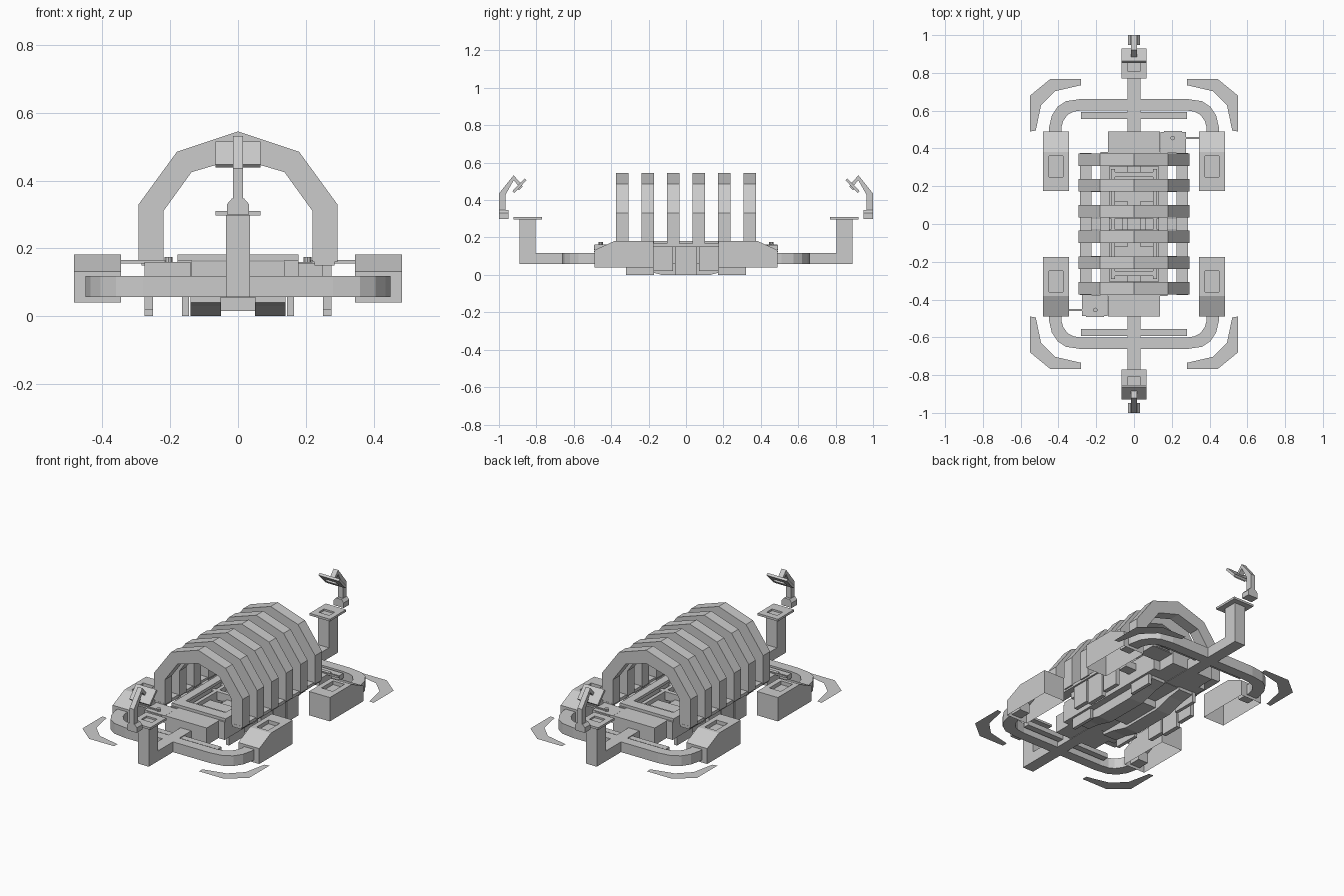
import bpy, bmesh
from math import radians
from mathutils import Matrix

if "Cube" in bpy.data.objects:
    bpy.data.objects.remove(bpy.data.objects["Cube"])

HALF_TURN = Matrix.Rotation(radians(180), 4, 'Z')


def finish(name, bm, turn=False):
    """Store a bmesh as an object; optionally add a copy turned to the other end."""
    bmesh.ops.recalc_face_normals(bm, faces=bm.faces)
    me = bpy.data.meshes.new(name)
    bm.to_mesh(me)
    bm.free()
    obs = [bpy.data.objects.new(name, me)]
    if turn:
        twin = me.copy()
        twin.transform(HALF_TURN)
        obs.append(bpy.data.objects.new(name + "_opposite", twin))
    for ob in obs:
        bpy.context.collection.objects.link(ob)
    return obs


def box(name, x, y, z, turn=False):
    bm = bmesh.new()
    bmesh.ops.create_cube(bm, size=1)
    for v in bm.verts:
        for i, r in enumerate((x, y, z)):
            v.co[i] = r[0] if v.co[i] < 0 else r[1]
    return finish(name, bm, turn)


def prism(name, pts, axis, lo, hi, turn=False):
    """Extrude a 2D outline along an axis ('x': pts=(y,z), 'y': (x,z), 'z': (x,y))."""
    bm = bmesh.new()
    i = 'xyz'.index(axis)

    def put(p, d):
        c = list(p)
        c.insert(i, d)
        return bm.verts.new(c)
    a, b = [[put(p, d) for p in pts] for d in (lo, hi)]
    bm.faces.new(a)
    bm.faces.new(b)
    n = len(pts)
    for k in range(n):
        bm.faces.new((a[k], a[(k + 1) % n], b[(k + 1) % n], b[k]))
    return finish(name, bm, turn)


def frame(name, x, y, z, hole_x, hole_y, turn=False):
    """Rectangular plate with a rectangular opening."""
    bm = bmesh.new()
    rings = []
    for (xr, yr), h in (((x, y), z[0]), ((x, y), z[1]), ((hole_x, hole_y), z[1]), ((hole_x, hole_y), z[0])):
        rings.append([bm.verts.new((xr[i], yr[j], h)) for i, j in ((0, 0), (1, 0), (1, 1), (0, 1))])
    for r in range(4):
        a, b = rings[r], rings[(r + 1) % 4]
        for k in range(4):
            bm.faces.new((a[k], a[(k + 1) % 4], b[(k + 1) % 4], b[k]))
    return finish(name, bm, turn)


def mirrored(half):
    return half + [(-x, y) for x, y in reversed(half) if abs(x) > 1e-6]


# six cage arches
outer = mirrored([(-.293, .16), (-.293, .33), (-.18, .485), (0, .545)])
inner = mirrored([(-.22, .16), (-.22, .31), (-.137, .425), (0, .465)])
for k in range(6):
    y = -.341 + k * .1364
    prism(f"arch_{k + 1}", outer + inner[::-1], 'y', y - .033, y + .033)

# curved end frames with inner crossbars
bend_out = mirrored([(-.45, .42), (-.45, .51), (-.435, .575), (-.405, .62), (-.36, .65), (-.28, .662)])
bend_in = mirrored([(-.385, .42), (-.385, .51), (-.375, .545), (-.35, .58), (-.32, .595), (-.27, .602)])
prism("end_frame", bend_out + bend_in[::-1], 'z', .057, .118, True)
box("end_crossbar", (-.28, .28), (.555, .592), (.085, .113), True)

# corner pods: sloped outer end, open underneath, recessed top window
for s, side in ((1, "right"), (-1, "left")):
    bm = bmesh.new()
    xs = sorted((s * .345, s * .483))
    hx = sorted((s * .375, s * .45))
    prof = [(.175, .04), (.175, .182), (.38, .182), (.49, .132), (.49, .04)]
    a, b = [[bm.verts.new((x, *p)) for p in prof] for x in xs]
    bm.faces.new(a)
    bm.faces.new(b)
    for k in (0, 2, 3):
        bm.faces.new((a[k], a[k + 1], b[k + 1], b[k]))
    rim = [a[1], b[1], b[2], a[2]]
    window = [(hx[0], .25), (hx[1], .25), (hx[1], .36), (hx[0], .36)]
    top = [bm.verts.new((*p, .182)) for p in window]
    low = [bm.verts.new((*p, .16)) for p in window]
    for k in range(4):
        j = (k + 1) % 4
        bm.faces.new((rim[k], rim[j], top[j], top[k]))
        bm.faces.new((top[k], top[j], low[j], low[k]))
    bm.faces.new(low)
    finish(f"corner_pod_{side}", bm, True)

    # flat corner bumpers: two parallel strips
    bm = bmesh.new()
    rows = ([(.28, .767), (.444, .767), (.55, .68), (.55, .49)],
            [(.28, .752), (.432, .735), (.525, .655), (.535, .492)],
            [(.28, .735), (.418, .703), (.492, .63), (.52, .495)])
    grid = [[bm.verts.new((s * x, y, .048)) for x, y in r] for r in rows]
    for r in range(2):
        for k in range(3):
            bm.faces.new((grid[r][k], grid[r][k + 1], grid[r + 1][k + 1], grid[r + 1][k]))
    finish(f"corner_bumper_{side}", bm, True)

# central spine rising into a post at each end, with open cap plates
prism("spine_post", [(0, .057), (.89, .057), (.89, .3), (.805, .3), (.805, .118), (0, .118)],
      'x', -.035, .035, True)
frame("post_cap", (-.067, .067), (.77, .922), (.297, .31), (-.035, .035), (.81, .86), True)

# lamp at each end: base, bent stem, tilted head
prism("lamp_base", [(-.033, .3), (.033, .3), (.033, .33), (.018, .347), (-.018, .347), (-.033, .33)],
      'y', .948, 1.0, True)
prism("lamp_stem", [(.965, .34), (1.0, .34), (1.0, .435), (.922, .532), (.885, .492),
                    (.898, .48), (.922, .505), (.965, .428)], 'x', -.015, .015, True)
prism("lamp_head", [(.853, .505), (.863, .515), (.928, .448), (.918, .438)], 'x', -.067, .067, True)
prism("lamp_lens", [(.872, .472), (.88, .48), (.9, .46), (.892, .452)], 'x', -.033, .033, True)

# main body: end decks, long rails, sunken floor
box("end_deck", (-.137, .137), (.305, .49), (.06, .162), True)
box("side_rail", (.137, .178), (-.38, .38), (.06, .166), True)
frame("deck_rim", (-.178, .178), (-.37, .37), (.165, .182), (-.13, .13), (-.305, .305))
box("floor", (-.137, .137), (-.31, .31), (.055, .07))
box("inner_rail", (.1, .122), (-.29, .29), (.07, .15), True)
box("seat_block", (-.1, .1), (.12, .25), (.07, .125), True)
box("seat_back", (-.1, .1), (.25, .275), (.07, .155), True)
box("floor_console", (-.06, .06), (-.07, .07), (.07, .105))
box("cross_beam", (-.137, .137), (.03, .055), (.1, .15), True)

# belly: sloped skids flanked by thin keel plates
skid = [(-.32, .04), (-.24, .03), (-.13, 0), (.13, 0), (.24, .03), (.32, .04), (.32, .058), (-.32, .058)]
prism("belly_skid", skid, 'x', .05, .14, True)
box("keel_plate", (.145, .165), (.17, .32), (0, .06), True)
box("keel_plate_rear", (.145, .165), (-.32, -.17), (0, .06), True)
box("belly_cross_plate", (-.05, .05), (-.12, .12), (.015, .057))

# hanging side panels and the sills that carry the arches
box("side_sill", (.225, .285), (-.375, .375), (.15, .168), True)
for k, (y0, y1, z0) in enumerate(((-.175, -.07, .02), (-.06, .06, 0), (.07, .175, .02))):
    box(f"side_panel_{k + 1}", (.25, .275), (y0, y1), (z0, .16), True)
for k in range(3):
    y = -.2 + k * .2
    box(f"sill_bracket_{k + 1}", (.17, .25), (y - .03, y + .03), (.115, .155), True)

# side locker with slatted face, and a rod to the neighbouring pod
box("locker", (.14, .275), (.375, .488), (.118, .16), True)
for k in range(4):
    z = .122 + k * .01
    box(f"locker_slat_{k + 1}", (.16, .255), (.486, .492), (z, z + .005), True)
box("link_rod", (.2, .347), (.45, .46), (.156, .166), True)
bm = bmesh.new()
bmesh.ops.create_cone(bm, cap_ends=True, segments=10, radius1=.012, radius2=.012, depth=.02,
                      matrix=Matrix.Translation((.205, .455, .165)))
finish("rod_pivot", bm, True)
